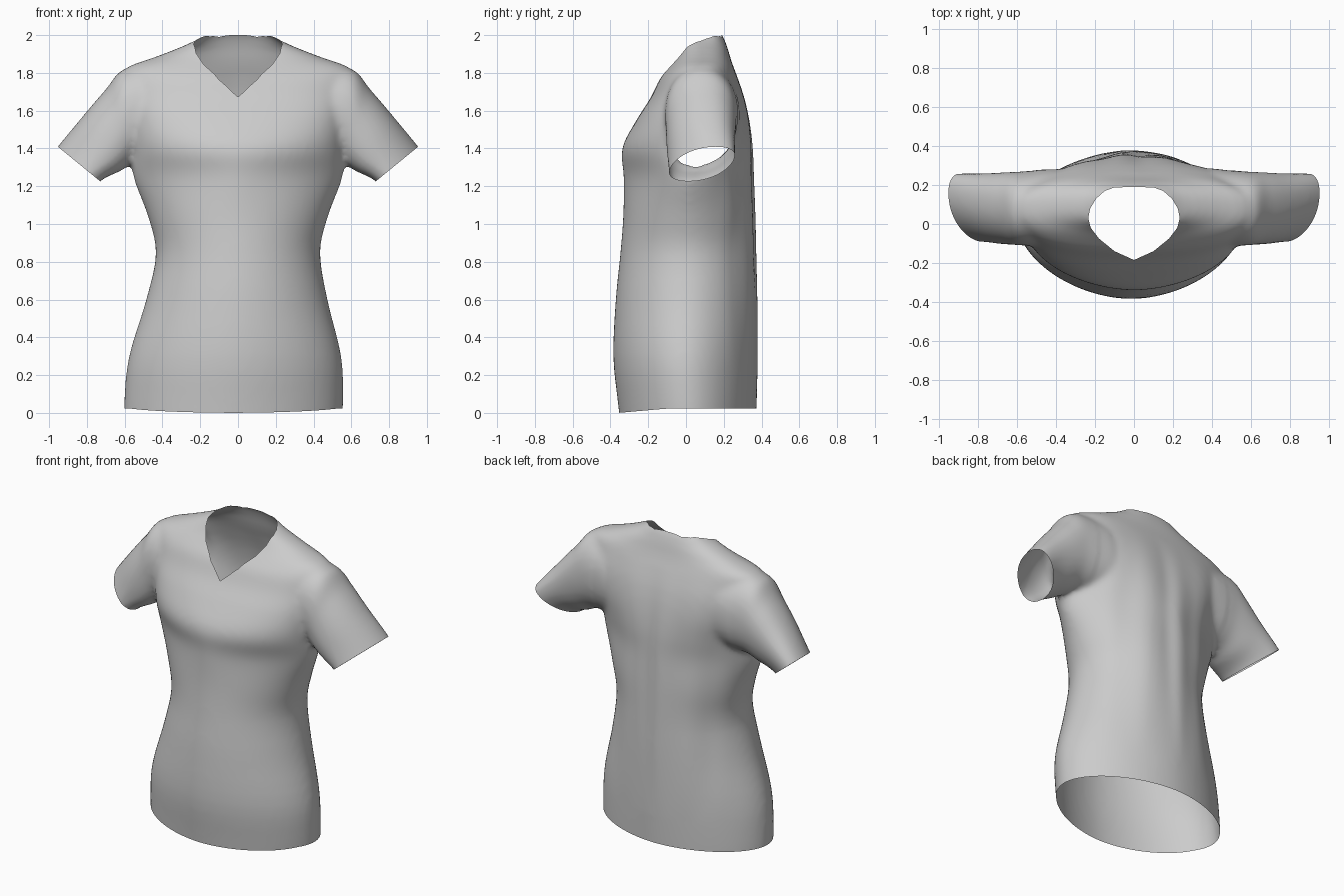
import bpy, bmesh, math
from mathutils import Vector

cube = bpy.data.objects.get("Cube")
if cube:
    bpy.data.objects.remove(cube)

SIDES = 64


def superellipse(power):
    """Unit closed outline; higher power is boxier."""
    for i in range(SIDES):
        a = 2 * math.pi * i / SIDES
        c, s = math.cos(a), math.sin(a)
        yield (math.copysign(abs(c) ** (2 / power), c),
               math.copysign(abs(s) ** (2 / power), s))


def refine(rows, steps=4):
    """Smooth in-between rows through the given ones."""
    padded = [rows[0], *rows, rows[-1]]
    for k in range(len(rows) - 1):
        for i in range(steps):
            t = i / steps
            yield [b + 0.5 * t * (c - a + t * (2 * a - 5 * b + 4 * c - d
                                               + t * (3 * (b - c) + d - a)))
                   for a, b, c, d in zip(*padded[k:k + 4])]
    yield rows[-1]


def loft(bm, rings):
    """Closed skin through a list of equal-sized rings."""
    loops = [[bm.verts.new(p) for p in ring] for ring in rings]
    faces = [bm.faces.new(loops[0]), bm.faces.new(loops[-1])]
    for low, high in zip(loops, loops[1:]):
        for i in range(SIDES):
            j = (i + 1) % SIDES
            faces.append(bm.faces.new((low[i], low[j], high[j], high[i])))
    bmesh.ops.recalc_face_normals(bm, faces=faces)


def cut(bm, faces, point, normal, clear=False):
    geom = set(faces)
    for f in faces:
        geom.update(f.verts)
        geom.update(f.edges)
    bmesh.ops.bisect_plane(bm, geom=list(geom), dist=0.00002, plane_co=point,
                           plane_no=Vector(normal).normalized(), clear_outer=clear)


# Torso rings: height, half width, front y, back y, boxiness
TORSO = [
    (-0.12, 0.575, -0.34, 0.37, 1.85), (0.05, 0.58, -0.36, 0.375, 1.85),
    (0.3, 0.562, -0.385, 0.38, 1.85), (0.6, 0.48, -0.372, 0.38, 1.9),
    (0.85, 0.435, -0.347, 0.375, 1.92), (1.05, 0.48, -0.332, 0.37, 1.85),
    (1.25, 0.555, -0.33, 0.363, 1.65), (1.4, 0.56, -0.338, 0.355, 1.95),
    (1.55, 0.57, -0.262, 0.335, 2.4), (1.67, 0.585, -0.186, 0.308, 2.6),
    (1.77, 0.6, -0.138, 0.275, 2.5), (1.83, 0.585, -0.09, 0.252, 2.4),
    (1.88, 0.45, -0.05, 0.235, 2.4), (1.92, 0.345, -0.03, 0.224, 2.4),
    (1.955, 0.262, -0.02, 0.212, 2.4), (1.985, 0.205, 0.03, 0.2, 2.4),
    (2.02, 0.155, 0.06, 0.178, 2.3), (2.08, 0.115, 0.07, 0.148, 2.2),
    (2.15, 0.09, 0.075, 0.12, 2.2),
]
# Sleeve stations: centre x, y, z, upward x, z, radius, depth radius, lean
SLEEVE = [
    (0.4, 0.085, 1.58, 0.05, 1.0, 0.24, 0.2, 0),
    (0.57, 0.08, 1.572, 0.12, 0.99, 0.252, 0.19, 0),
    (0.64, 0.08, 1.51, 0.28, 0.96, 0.212, 0.185, 0.02),
    (0.725, 0.08, 1.425, 0.53, 0.85, 0.176, 0.175, 0.04),
    (0.84, 0.085, 1.32, 0.77, 0.63, 0.146, 0.155, 0.075),
    (0.92, 0.085, 1.22, 0.77, 0.63, 0.14, 0.145, 0.08),
]

bm = bmesh.new()
rings = []
for z, half, front, back, power in refine(TORSO):
    shift = -0.024 * max(0, 1 - z / 0.8)
    mid, deep = (front + back) / 2, (back - front) / 2
    rings.append([(shift + half * u, mid + deep * v, z)
                  for u, v in superellipse(power)])
loft(bm, rings)

for side in (1, -1):
    rings = []
    for x, y, z, dx, dz, radius, deep, lean in refine(SLEEVE):
        rings.append([(side * (x + dx * radius * u), y + deep * v + lean * u,
                       z + dz * radius * u) for u, v in superellipse(2.2)])
    loft(bm, rings)

mesh = bpy.data.meshes.new("shirt")
bm.to_mesh(mesh)
bm.free()
shirt = bpy.data.objects.new("shirt", mesh)
bpy.context.collection.objects.link(shirt)

# Blend body and sleeves into one soft cloth surface
remesh = shirt.modifiers.new("blend", 'REMESH')
remesh.mode = 'VOXEL'
remesh.voxel_size = 0.018
soften = shirt.modifiers.new("soften", 'SMOOTH')
soften.factor = 0.5
soften.iterations = 9
graph = bpy.context.evaluated_depsgraph_get()
blended = bpy.data.meshes.new_from_object(shirt.evaluated_get(graph))
shirt.modifiers.clear()
shirt.data = blended

bm = bmesh.new()
bm.from_mesh(blended)

# Hem opening
cut(bm, bm.faces[:], (0, 0, 0), (0, 0, -1), True)

# Sleeve openings
for side in (1, -1):
    arm = [f for f in bm.faces
           if side * f.calc_center_median().x > 0.66 and f.calc_center_median().z > 1]
    cut(bm, arm, (side * 0.842, 0.09, 1.318), (side * 0.63, 0, -0.77), True)

# V neck opening, as a convex outline seen from above
half = [(0, -0.185), (0.1, -0.14), (0.18, -0.075), (0.222, -0.02), (0.235, 0.03),
        (0.225, 0.08), (0.195, 0.13), (0.15, 0.17), (0.1, 0.188), (0, 0.19)]
outline = [Vector((x, y, 0)) for x, y in half]
outline += [Vector((-p.x, p.y, 0)) for p in outline[-2:0:-1]]
edges = list(zip(outline, outline[1:] + outline[:1]))
for a, b in edges:
    along = b - a
    near = []
    for f in bm.faces:
        c = f.calc_center_median()
        if c.z > 1.5:
            c.z = 0
            t = min(1, max(0, (c - a).dot(along) / along.length_squared))
            if (c - a - along * t).length < 0.04:
                near.append(f)
    cut(bm, near, a, (along.y, -along.x, 0))


def in_neck(face):
    c = face.calc_center_median()
    return c.z > 1.5 and all((b - a).cross(c - a).z > 0 for a, b in edges)


bmesh.ops.delete(bm, geom=[f for f in bm.faces if in_neck(f)], context='FACES')

# Spine groove, soft back folds and a hem that dips at the front
for v in bm.verts:
    p = v.co
    height = max(0, math.sin(math.pi * min(1, max(0, (p.z - 0.2) / 1.6))))
    if p.y > 0.15 and abs(p.x) < 0.5:
        fade = height * min(1, (p.y - 0.15) / 0.1)
        p.y -= fade * 0.012 * math.exp(-((p.x - 0.02) / 0.06) ** 2)
        p.y += fade * 0.004 * math.cos(p.x * 28 + p.z)
    if p.z < 0.3:
        p.z += 0.022 * min(1, max(0, (p.y + 0.36) / 0.25)) * (1 - p.z / 0.3)
bmesh.ops.recalc_face_normals(bm, faces=bm.faces[:])
bm.to_mesh(blended)
bm.free()

# Plain grey cloth
cloth = bpy.data.materials.new("grey_cloth")
cloth.use_nodes = True
colour = (0.6, 0.6, 0.6, 1)
cloth.diffuse_color = colour
cloth.node_tree.nodes["Principled BSDF"].inputs["Base Color"].default_value = colour
blended.materials.clear()
blended.materials.append(cloth)
for poly in blended.polygons:
    poly.material_index = 0

bpy.context.view_layer.objects.active = shirt
shirt.select_set(True)
bpy.ops.object.shade_smooth_by_angle(angle=math.radians(60))
